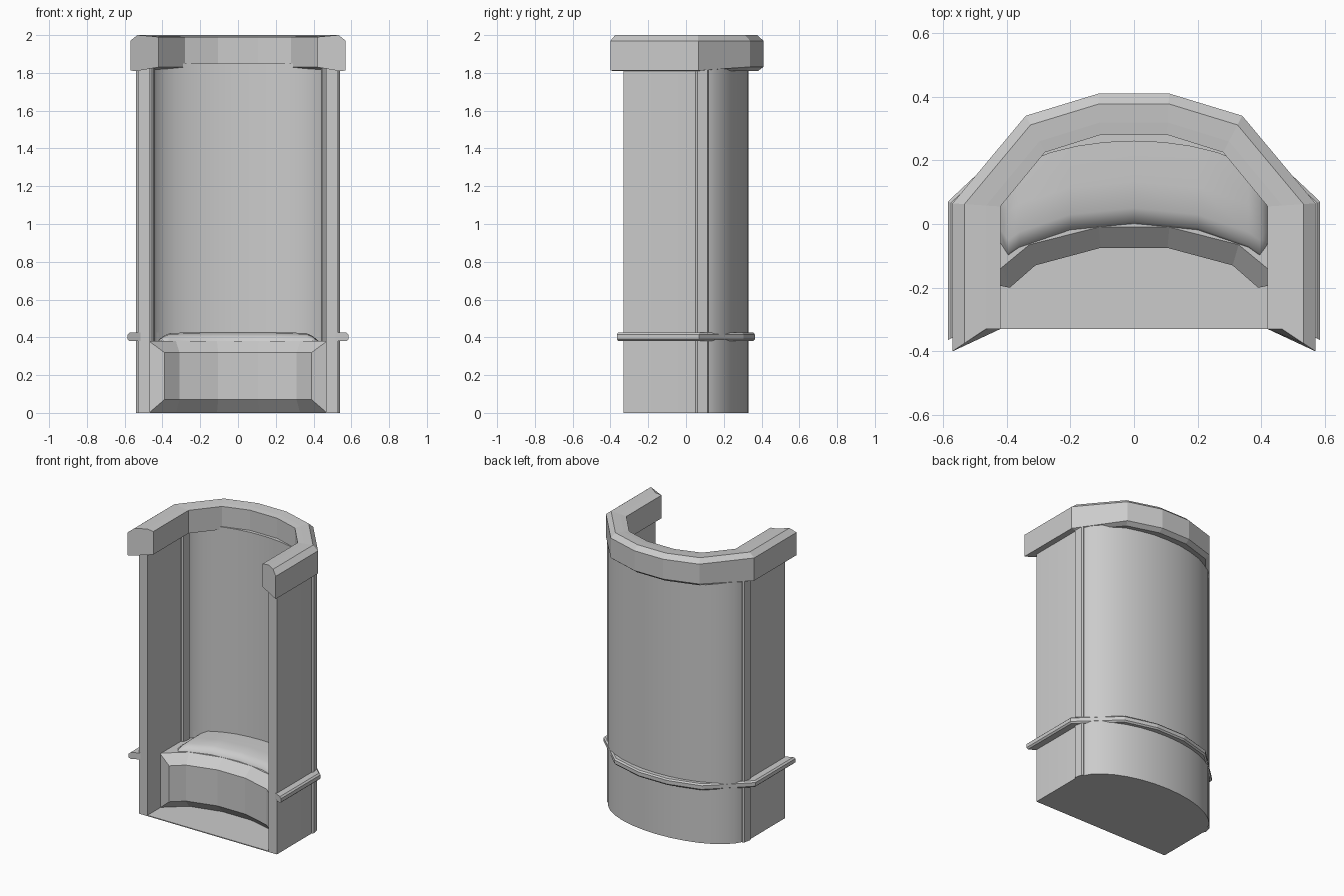
import bpy, bmesh
from math import sin, cos, pi, sqrt, radians

if "Cube" in bpy.data.objects:
    bpy.data.objects.remove(bpy.data.objects["Cube"])


def finish(name, bm, smooth=None):
    bmesh.ops.remove_doubles(bm, verts=bm.verts, dist=0.0005)
    bmesh.ops.recalc_face_normals(bm, faces=bm.faces)
    me = bpy.data.meshes.new(name)
    bm.to_mesh(me)
    bm.free()
    ob = bpy.data.objects.new(name, me)
    bpy.context.collection.objects.link(ob)
    if smooth:
        bpy.ops.object.select_all(action='DESELECT')
        bpy.context.view_layer.objects.active = ob
        ob.select_set(True)
        bpy.ops.object.shade_smooth_by_angle(angle=radians(smooth))
    return ob


def loft(name, half, smooth=None):
    """Skin closed sections given for +x (outside to middle), mirrored to -x."""
    other = [[(-x, y, z) for x, y, z in s] for s in reversed(half)]
    bm = bmesh.new()
    rings = [[bm.verts.new(p) for p in s] for s in half + other]
    n = len(rings[0])
    for a, b in zip(rings, rings[1:]):
        for i in range(n):
            j = (i + 1) % n
            bm.faces.new((a[i], a[j], b[j], b[i]))
    bm.faces.new(rings[0])
    bm.faces.new(rings[-1])
    return finish(name, bm, smooth)


def arch(a, b, front, steps=8):
    """Half of the U-shaped plan: straight side, then a quarter ellipse."""
    return [(a, front)] + [(a * cos(i * pi / 2 / steps), 0.05 + b * sin(i * pi / 2 / steps))
                           for i in range(steps + 1)]


# curved wall shell
outer = arch(0.53, 0.28, -0.33)
inner = arch(0.465, 0.21, -0.33)
loft("wall", [[(*o, 0), (*o, 1.85), (*i, 1.85), (*i, 0)] for o, i in zip(outer, inner)], 40)

# thin floor plate
bm = bmesh.new()
plan = outer + [(-x, y) for x, y in reversed(outer[:-1])]
face = bm.faces.new([bm.verts.new((x, y, 0)) for x, y in plan])
ext = bmesh.ops.extrude_face_region(bm, geom=[face])
for v in ext["geom"]:
    if isinstance(v, bmesh.types.BMVert):
        v.co.z = 0.006
finish("floor", bm)

# faceted top rim with chamfers and angled front ends
rim_out = [(0.57, -0.40), (0.57, 0.065), (0.34, 0.34), (0.11, 0.41)]
rim_in = [(0.42, -0.33), (0.42, 0.055), (0.28, 0.225), (0.105, 0.28)]
profile = [(0.22, 1.81), (0, 1.832), (0, 1.97), (0.25, 2.0), (0.7, 1.995), (1, 1.99), (1, 1.83)]
sections = []
for k, (o, i) in enumerate(zip(rim_out, rim_in)):
    sec = []
    for t, z in profile:
        y = o[1] + (i[1] - o[1]) * t
        if k == 0:
            y = -0.40 + 0.07 * min(t / 0.7, 1)
        sec.append((o[0] + (i[0] - o[0]) * t, y, 1.812 if z == 1.832 and k < 2 else z))
    sections.append(sec)
loft("top_rim", sections)

# thin band around the outside
band_out = [(0.585, -0.365), (0.585, 0.07), (0.335, 0.305), (0.11, 0.365)]
band_in = [(0.515, -0.33), (0.515, 0.05), (0.30, 0.25), (0.10, 0.31)]
sections = []
for o, i in zip(band_out, band_in):
    m = (o[0] * 0.85 + i[0] * 0.15, o[1] * 0.85 + i[1] * 0.15)
    sections.append([(*i, 0.38), (*m, 0.38), (*o, 0.39), (*o, 0.415), (*m, 0.425), (*i, 0.425)])
loft("band", sections)

# corner posts, showing inside and outside the wall
for side, s in (("right", 1), ("left", -1)):
    bm = bmesh.new()
    cs, sn = cos(0.2), sin(0.2)
    foot = [(-0.045, -0.026), (-0.036, -0.035), (0.036, -0.035), (0.047, -0.026),
            (0.047, 0.026), (0.036, 0.035), (-0.036, 0.035), (-0.045, 0.026)]
    pts = [(s * (0.488 + u * cs - v * sn), 0.078 + u * sn + v * cs) for u, v in foot]
    rings = [[bm.verts.new((x, y, z)) for x, y in pts] for z in (0, 1.83)]
    for i in range(8):
        j = (i + 1) % 8
        bm.faces.new((rings[0][i], rings[0][j], rings[1][j], rings[1][i]))
    bm.faces.new(rings[0])
    bm.faces.new(rings[1])
    finish(side + "_post", bm)


def wall_y(x):
    return 0.05 + 0.23 * sqrt(max(0, 1 - (x / 0.50) ** 2))


# bench with a raised, bevelled, concave front panel
e = -0.185
sections = [[(0.47, wall_y(0.47), 0), (0.47, e, 0), (0.47, e, 0.001), (0.47, e, 0.379),
             (0.47, e, 0.38), (0.47, wall_y(0.47), 0.38)]]
for x, y in [(0.39, -0.20), (0.31, -0.13), (0.105, -0.075)]:
    b, d = wall_y(x), 0.065
    xo = x * 1.06
    sections.append([(x, b, 0), (xo, y + d, 0), (x, y, 0.07), (x, y, 0.32),
                     (xo, y + d, 0.38), (x, b, 0.38)])
loft("bench", sections)

# softly domed cushion
sections = []
for x, y, h in [(0.425, -0.06, 0.005), (0.395, -0.10, 0.03), (0.36, -0.075, 0.046),
                (0.2, -0.02, 0.05), (0.0001, 0.0, 0.05)]:
    b = wall_y(x) - 0.01
    sections.append([(x, y, 0.375), (x, y + 0.008, 0.375 + h * 0.5), (x, y + 0.05, 0.376 + h * 0.9),
                     (x, (y + b) / 2, 0.377 + h), (x, b, 0.377 + h), (x, b, 0.375)])
loft("cushion", sections, 60)
